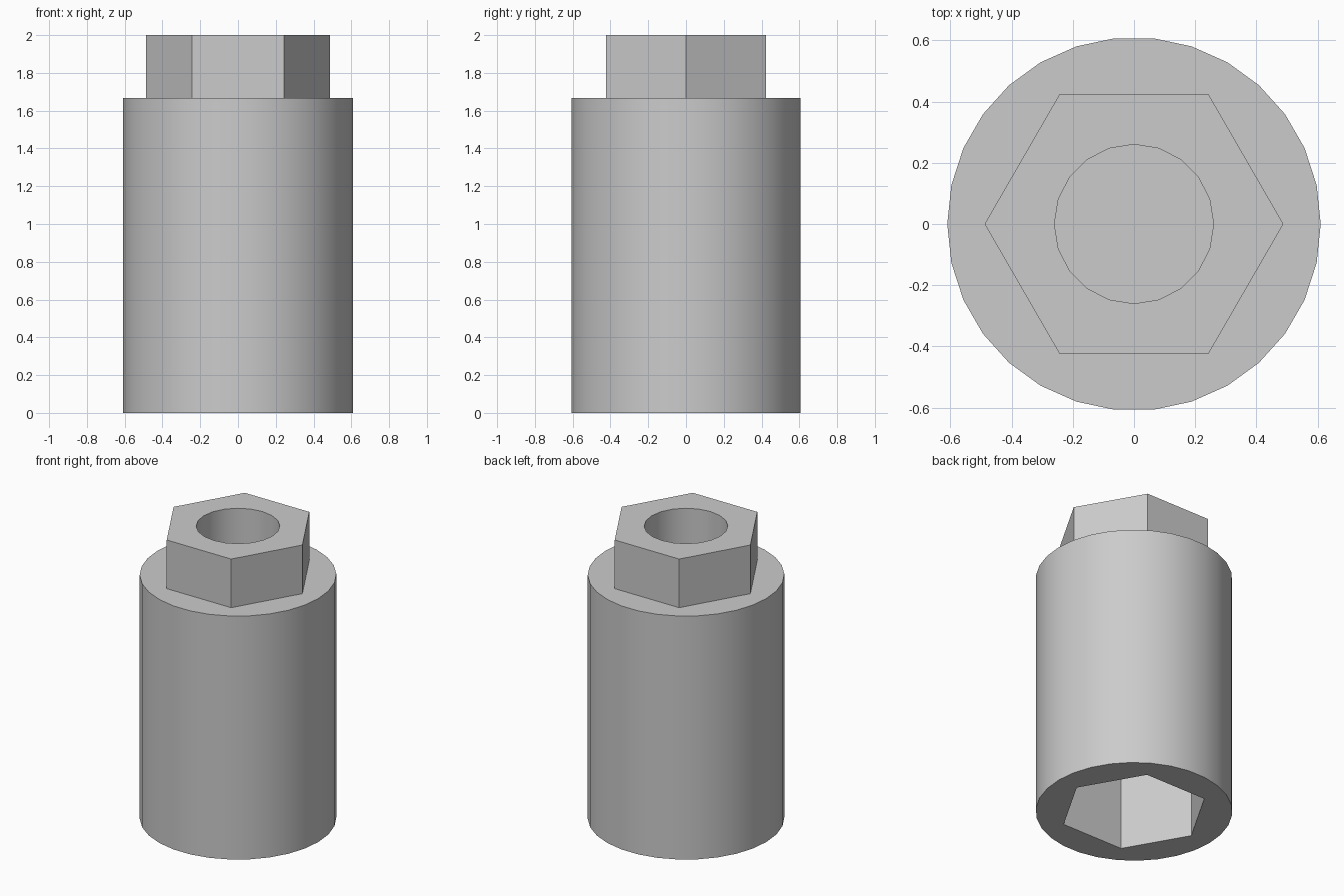
import bpy, bmesh, math

cube = bpy.data.objects.get("Cube")
if cube:
    bpy.data.objects.remove(cube, do_unlink=True)

# Grey plastic
grey = bpy.data.materials.new("plain_grey")
grey.use_nodes = True
colour = (0.6, 0.6, 0.6, 1)
grey.diffuse_color = colour
grey.node_tree.nodes["Principled BSDF"].inputs["Base Color"].default_value = colour

BODY_TOP, TOP = 1.667, 2.0
SOCKET_DEPTH, BORE_DEPTH = 1.0, 0.667
bm = bmesh.new()


def ring(sides, radius, z):
    """Closed loop of edges with a corner on +x."""
    verts = [bm.verts.new((radius * math.cos(math.tau * i / sides),
                           radius * math.sin(math.tau * i / sides), z))
             for i in range(sides)]
    edges = [bm.edges.new((verts[i - 1], verts[i])) for i in range(sides)]
    return verts, edges


def wall(sides, radius, low, high):
    """Upright prism wall between two matching rings."""
    a, b = ring(sides, radius, low), ring(sides, radius, high)
    for i in range(sides):
        bm.faces.new((a[0][i - 1], a[0][i], b[0][i], b[0][i - 1]))
    return a, b


def flat_ring(outer, inner):
    """Level face between two rings at the same height."""
    bmesh.ops.triangle_fill(bm, edges=outer[1] + inner[1], use_beauty=True)


# Round body, hexagonal drive head, blind bore and hexagonal socket
body_low, body_high = wall(30, 0.61, 0, BODY_TOP)
head_low, head_high = wall(6, 0.488, BODY_TOP, TOP)
bore_low, bore_high = wall(20, 0.26, TOP - BORE_DEPTH, TOP)
socket_low, socket_high = wall(6, 0.464, 0, SOCKET_DEPTH)

# Rims, shoulder and the closed ends of the two recesses
flat_ring(body_low, socket_low)
flat_ring(body_high, head_low)
flat_ring(head_high, bore_high)
bm.faces.new(bore_low[0])
bm.faces.new(socket_high[0])
bmesh.ops.recalc_face_normals(bm, faces=bm.faces[:])

mesh = bpy.data.meshes.new("hex_socket_adapter")
bm.to_mesh(mesh)
bm.free()
mesh.materials.append(grey)
adapter = bpy.data.objects.new("hex_socket_adapter", mesh)
bpy.context.collection.objects.link(adapter)

# Smooth round walls, crisp hexagons and rims
bpy.ops.object.select_all(action="DESELECT")
adapter.select_set(True)
bpy.context.view_layer.objects.active = adapter
bpy.ops.object.shade_smooth_by_angle(angle=math.radians(30))
